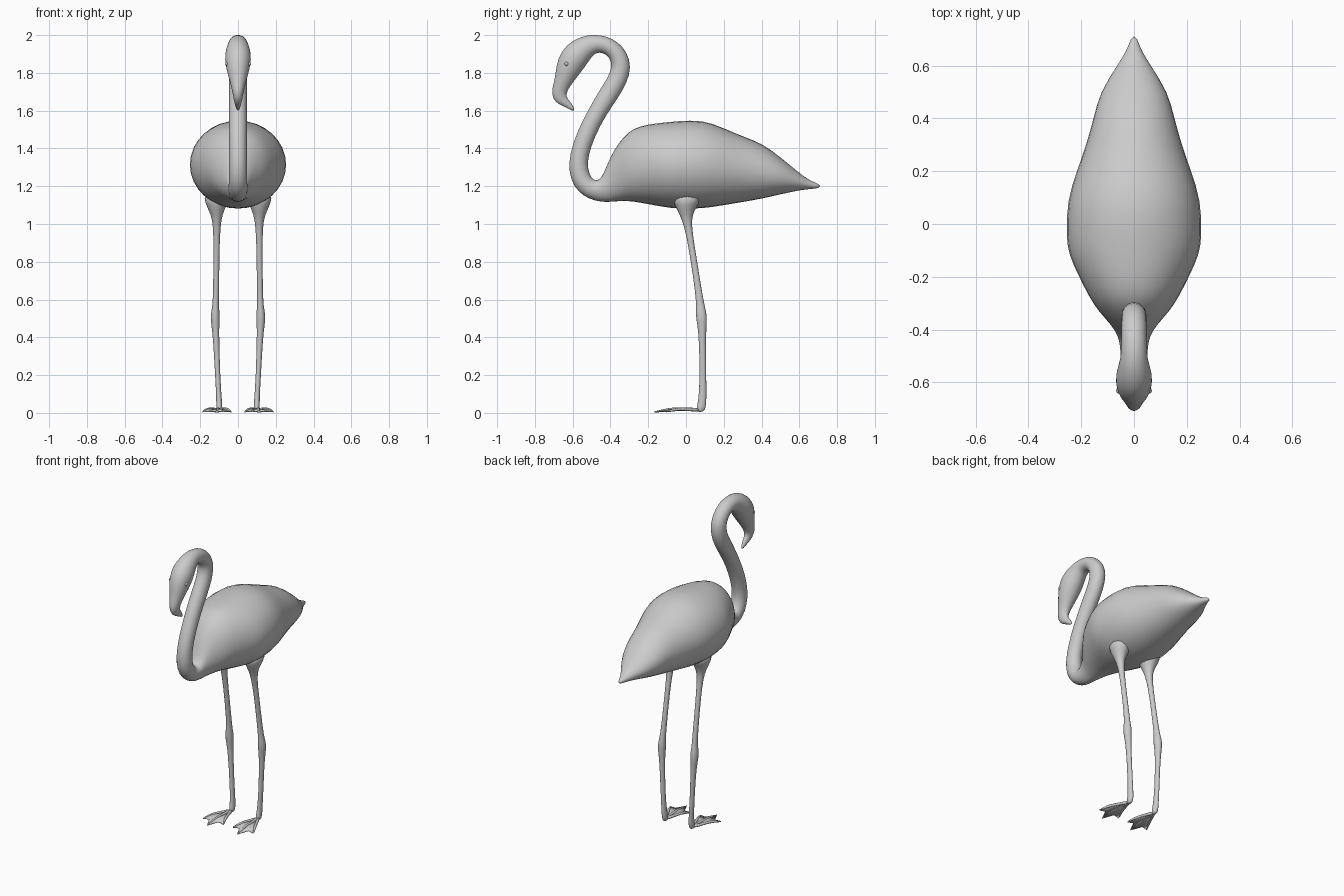
import bpy, bmesh, math
from mathutils import Vector

X, Y, Z = Vector((1, 0, 0)), Vector((0, 1, 0)), Vector((0, 0, 1))


def finish(bm, name, levels=1, mirror=False):
    bmesh.ops.recalc_face_normals(bm, faces=bm.faces)
    me = bpy.data.meshes.new(name)
    bm.to_mesh(me)
    bm.free()
    for p in me.polygons:
        p.use_smooth = True
    ob = bpy.data.objects.new(name, me)
    bpy.context.collection.objects.link(ob)
    if mirror:
        ob.modifiers.new("mirror", 'MIRROR')
    if levels:
        s = ob.modifiers.new("smooth", 'SUBSURF')
        s.levels = s.render_levels = levels
    return ob


def loft(bm, rings, n):
    """Skin elliptical rings given as (centre, half axis u, half axis v)."""
    loops = []
    for c, u, v in rings:
        angles = [2 * math.pi * i / n for i in range(n)]
        loops.append([bm.verts.new(c + u * math.cos(a) + v * math.sin(a)) for a in angles])
    for a, b in zip(loops, loops[1:]):
        for i in range(n):
            j = (i + 1) % n
            bm.faces.new((a[i], a[j], b[j], b[i]))
    bm.faces.new(loops[0])
    bm.faces.new(loops[-1])


# Tail and body sections: y, top z, bottom z, half width
body = [
    (.712, 1.210, 1.190, .010), (.66, 1.227, 1.185, .026), (.60, 1.27, 1.178, .065),
    (.50, 1.357, 1.155, .132), (.40, 1.432, 1.13, .157), (.30, 1.468, 1.112, .185),
    (.20, 1.512, 1.095, .222), (.09, 1.558, 1.075, .260), (-.05, 1.55, 1.075, .264),
    (-.12, 1.542, 1.085, .252), (-.20, 1.533, 1.10, .213), (-.28, 1.512, 1.115, .172),
    (-.33, 1.465, 1.118, .138), (-.38, 1.40, 1.116, .090),
]
# Neck, head and bill sections: back point y z, throat point y z, half width
neck = [
    (-.42, 1.31, -.43, 1.113, .060), (-.445, 1.245, -.485, 1.122, .054),
    (-.47, 1.228, -.54, 1.145, .051), (-.50, 1.24, -.59, 1.19, .050),
    (-.52, 1.29, -.623, 1.27, .049), (-.518, 1.36, -.617, 1.375, .048),
    (-.483, 1.46, -.573, 1.50, .048), (-.427, 1.57, -.51, 1.62, .048),
    (-.36, 1.665, -.455, 1.715, .048), (-.312, 1.745, -.415, 1.775, .048),
    (-.288, 1.83, -.393, 1.83, .048), (-.31, 1.91, -.40, 1.868, .048),
    (-.36, 1.965, -.42, 1.895, .048), (-.42, 1.996, -.445, 1.906, .048),
    (-.49, 2.005, -.472, 1.907, .049), (-.555, 1.995, -.497, 1.888, .056),
    (-.635, 1.953, -.522, 1.848, .072), (-.683, 1.875, -.55, 1.81, .068),
    (-.692, 1.79, -.58, 1.772, .052), (-.704, 1.735, -.615, 1.727, .037),
    (-.714, 1.69, -.637, 1.686, .028), (-.694, 1.642, -.625, 1.66, .022),
    (-.645, 1.622, -.607, 1.643, .016), (-.596, 1.595, -.587, 1.605, .006),
]
pairs = [(y, t, y, b, w) for y, t, b, w in body] + neck
rings = []
for y1, z1, y2, z2, w in pairs:
    a, b = Vector((0, y1, z1)), Vector((0, y2, z2))
    rings.append(((a + b) / 2, (a - b) / 2, X * w))
bm = bmesh.new()
loft(bm, rings, 16)
finish(bm, "body_neck_and_head")

# Legs: x, y, z, half width in x, half width in y
leg = [
    (.110, .01, 1.17, .085, .10), (.115, .00, 1.10, .058, .064), (.113, .00, 1.05, .032, .036),
    (.112, .01, .99, .020, .020), (.114, .035, .85, .016, .017), (.116, .070, .62, .017, .019),
    (.119, .077, .56, .018, .025), (.121, .082, .51, .028, .032), (.120, .085, .46, .021, .025),
    (.115, .087, .38, .017, .019), (.108, .090, .20, .014, .018), (.100, .088, .07, .015, .022),
    (.099, .080, .025, .018, .026), (.099, .074, .004, .013, .020),
]
bm = bmesh.new()
loft(bm, [(Vector((x, y, z)), X * a, Y * b) for x, y, z, a, b in leg], 10)
finish(bm, "legs", mirror=True)

# Toes
ankle = Vector((.10, .075, .016))
knuckles = [(.060, -.045, .021), (.108, -.07, .022), (.158, -.045, .021)]
tips = [(.035, -.105, .006), (.112, -.168, .005), (.188, -.105, .006)]
bm = bmesh.new()
for k, t in zip(map(Vector, knuckles), map(Vector, tips)):
    side = (t - ankle).cross(Z).normalized()
    mid = (ankle + k) / 2
    path = [(ankle, .014), (mid, .010), (k, .010), ((k + t) / 2, .008), (t, .004)]
    loft(bm, [(p, Z * r, side * r) for p, r in path], 6)
finish(bm, "toes", mirror=True)

# Webbing between the toes
bm = bmesh.new()
edge = [tips[0], (.078, -.095, .009), tips[1], (.146, -.095, .009), tips[2]]
inner = [knuckles[0], (.085, -.04, .014), knuckles[1], (.133, -.04, .014), knuckles[2]]
root = bm.verts.new(ankle)
o = [bm.verts.new(p) for p in edge]
m = [bm.verts.new(p) for p in inner]
for i in range(4):
    bm.faces.new((o[i], o[i + 1], m[i + 1], m[i]))
    bm.faces.new((m[i], m[i + 1], root))
web = finish(bm, "foot_webs", levels=0, mirror=True)
sol = web.modifiers.new("thickness", 'SOLIDIFY')
sol.thickness, sol.offset = .006, 0

# Eyes
bm = bmesh.new()
bmesh.ops.create_uvsphere(bm, u_segments=12, v_segments=8, radius=.011)
bmesh.ops.translate(bm, verts=bm.verts, vec=(.057, -.632, 1.848))
finish(bm, "eyes", levels=0, mirror=True)
